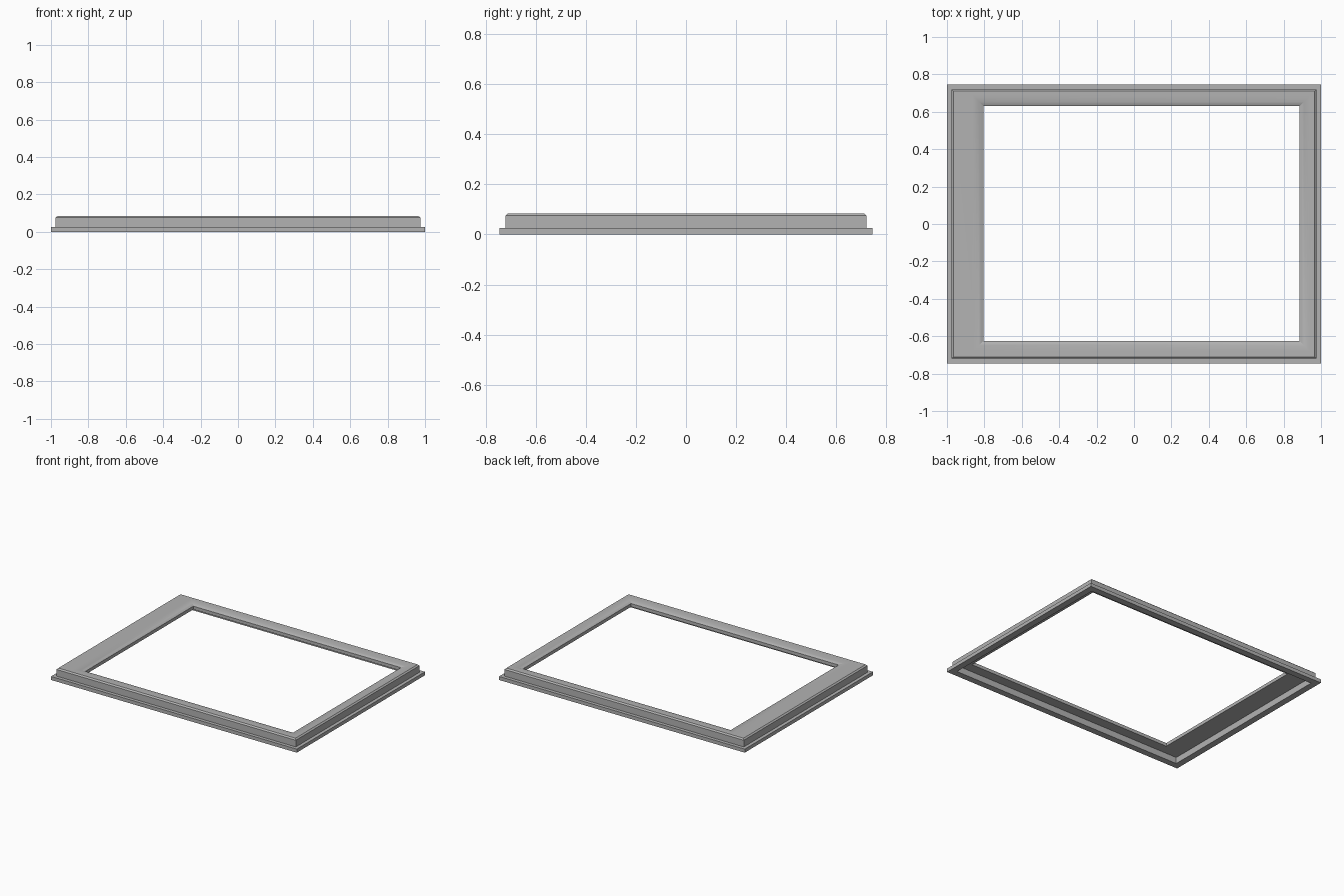
import bpy
import bmesh
import math

cube = bpy.data.objects.get("Cube")
if cube:
    bpy.data.objects.remove(cube, do_unlink=True)

grey = bpy.data.materials.new("mid_grey")
grey.use_nodes = True
colour = (0.45, 0.45, 0.45, 1)
grey.diffuse_color = colour
grey.node_tree.nodes["Principled BSDF"].inputs["Base Color"].default_value = colour

# Rectangles as left, right, front, back
OUTER = (-1.0, 1.0, -0.745, 0.745)
OPENING = (-0.805, 0.885, -0.625, 0.63)


def rect(base, inset, z):
    """Corners of a rectangle moved inwards by inset, at height z."""
    l, r, f, b = base
    l, r, f, b = l + inset, r - inset, f + inset, b - inset
    return [(l, f, z), (r, f, z), (r, b, z), (l, b, z)]


# Cross-section of the frame, running up the outside and back underneath
loops = [
    rect(OUTER, 0, 0), rect(OUTER, 0, 0.026),                # flange
    rect(OUTER, 0.025, 0.026), rect(OUTER, 0.025, 0.075),    # raised body
    rect(OUTER, 0.035, 0.084),                               # chamfer
]
# Rounded slope down to the opening
reach, drop, steps = 0.06, 0.014, 5
for i in range(steps + 1):
    t = i / steps
    loops.append(rect(OPENING, -reach * (1 - t), 0.084 - drop * t * t))
# Lip, hollow underside and inner wall of the rim
loops += [rect(OPENING, 0, 0.046), rect(OUTER, 0.047, 0.046), rect(OUTER, 0.047, 0)]

bm = bmesh.new()
rings = [[bm.verts.new(p) for p in loop] for loop in loops]
for a, b in zip(rings, rings[1:] + rings[:1]):
    for i in range(4):
        j = (i + 1) % 4
        bm.faces.new((a[i], a[j], b[j], b[i]))
bmesh.ops.recalc_face_normals(bm, faces=bm.faces)
mesh = bpy.data.meshes.new("bezel_frame")
bm.to_mesh(mesh)
bm.free()

frame = bpy.data.objects.new("bezel_frame", mesh)
bpy.context.collection.objects.link(frame)
mesh.materials.append(grey)
bpy.context.view_layer.objects.active = frame
frame.select_set(True)
bpy.ops.object.shade_smooth_by_angle(angle=math.radians(25))
